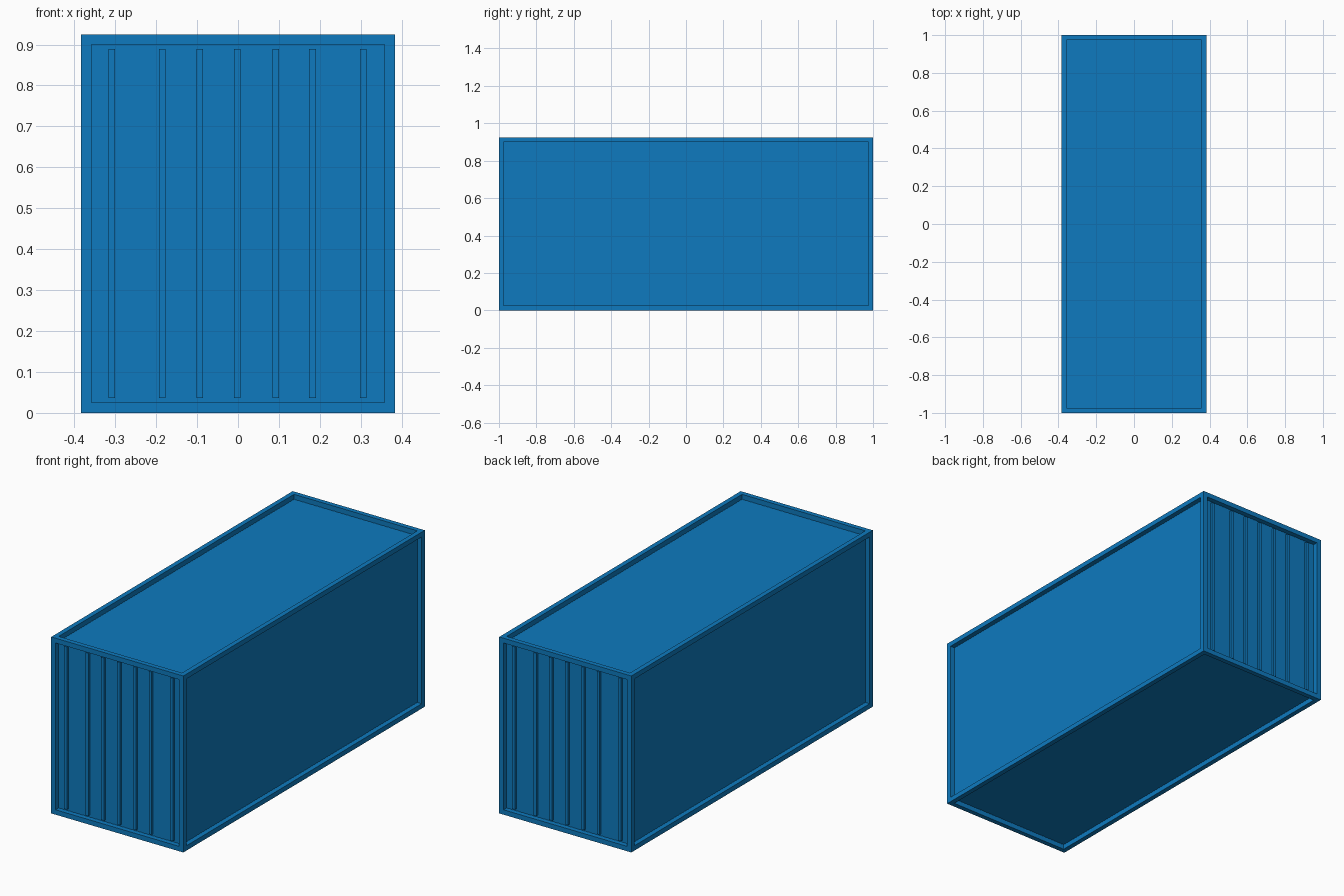
import bpy, bmesh
from mathutils import Matrix, Vector

if "Cube" in bpy.data.objects:
    bpy.data.objects.remove(bpy.data.objects["Cube"])

W, L, H = 0.766, 2.0, 0.925
FRAME, RECESS = 0.036, 0.026

blue = bpy.data.materials.new("container_blue")
blue.diffuse_color = (0.0044, 0.195, 0.52, 1)
blue.use_nodes = True
blue.node_tree.nodes["Principled BSDF"].inputs["Base Color"].default_value = blue.diffuse_color


def finish(bm, name):
    mesh = bpy.data.meshes.new(name)
    bm.to_mesh(mesh)
    bm.free()
    mesh.materials.append(blue)
    obj = bpy.data.objects.new(name, mesh)
    bpy.context.collection.objects.link(obj)
    return obj


def add_box(bm, center, size):
    mat = Matrix.Translation(center) @ Matrix.Diagonal((*size, 1))
    return bmesh.ops.create_cube(bm, size=1, matrix=mat)


# Container body: every side is a frame around a straight-walled recessed panel
bm = bmesh.new()
add_box(bm, Vector((0, 0, H / 2)), (W, L, H))
bm.normal_update()
panels = list(bm.faces)
bmesh.ops.inset_individual(bm, faces=panels, thickness=FRAME, depth=0)
bm.normal_update()
bmesh.ops.inset_individual(bm, faces=panels, thickness=0, depth=-RECESS)
bm.normal_update()
finish(bm, "container_body")

# Vertical ribs standing on both end panels
RIBS = (-0.309, -0.185, -0.094, -0.002, 0.092, 0.182, 0.306)
RIB_W, RIB_D = 0.016, 0.013
for name, side in (("front_ribs", -1), ("back_ribs", 1)):
    bm = bmesh.new()
    for x in RIBS:
        y = side * (L / 2 - RECESS + RIB_D / 2)
        add_box(bm, Vector((-side * x, y, H / 2)), (RIB_W, RIB_D, H - 2 * FRAME))
    finish(bm, name)
